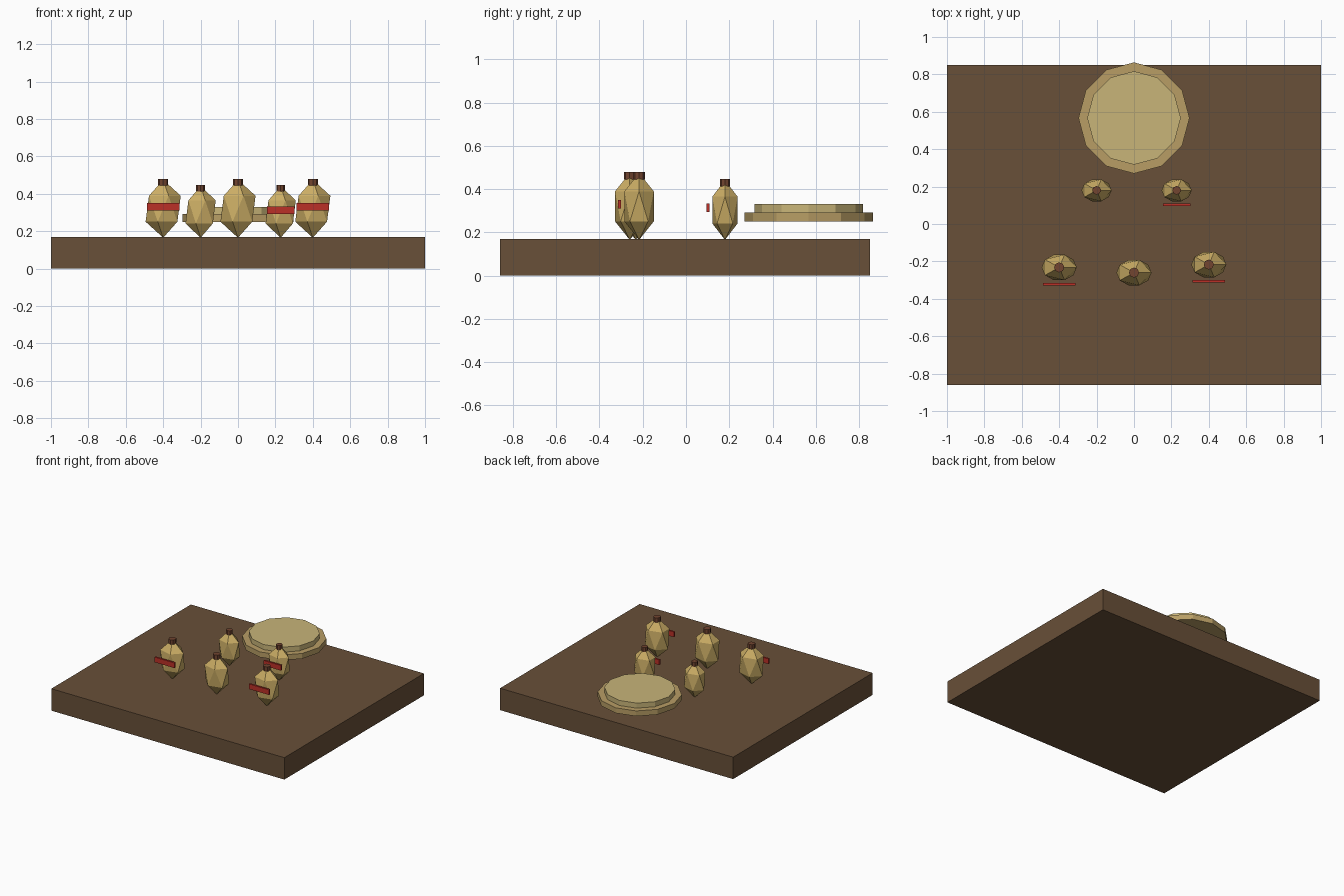
import bpy, math

if "Cube" in bpy.data.objects:
    bpy.data.objects.remove(bpy.data.objects["Cube"])


def material(name, rgb):
    m = bpy.data.materials.new(name)
    m.diffuse_color = (*rgb, 1)
    m.use_nodes = True
    m.node_tree.nodes["Principled BSDF"].inputs["Base Color"].default_value = m.diffuse_color
    return m


WOOD = material("dark_wood", (0.14, 0.08, 0.04))
GOLD = material("gold", (0.60, 0.42, 0.13))
PALE = material("pale_gold", (0.58, 0.46, 0.19))
TAN = material("tan", (0.48, 0.34, 0.13))
BROWN = material("cap_brown", (0.17, 0.06, 0.03))
RED = material("red", (0.50, 0.03, 0.02))


def finish(name, mat):
    ob = bpy.context.object
    ob.name = name
    ob.data.materials.append(mat)
    return ob


def box(name, center, size, mat):
    bpy.ops.mesh.primitive_cube_add(size=1, location=center)
    finish(name, mat).scale = size


def cylinder(name, x, y, z0, z1, radius, sides, mat):
    bpy.ops.mesh.primitive_cylinder_add(vertices=sides, radius=radius, depth=z1 - z0,
                                        location=(x, y, (z0 + z1) / 2))
    finish(name, mat)


def bottle(name, x, y, s, label):
    # Faceted body, cap and optional label strip floating in front
    rz = 0.155 * s if s == 1 else 0.138
    zc = 0.165 + rz
    bpy.ops.mesh.primitive_ico_sphere_add(subdivisions=1, radius=1, location=(x, y, zc))
    finish(name + "_body", GOLD).scale = (0.105 * s, 0.08 * s, rz)
    top = zc + rz
    cylinder(name + "_cap", x, y, top - 0.03, top + 0.005, 0.027 * s, 8, BROWN)
    if label:
        box(name + "_label", (x, y - 0.09 * s, zc + 0.01), (0.172 * s, 0.014, 0.04), RED)


# Base slab
box("base", (0, -0.005, 0.085), (2, 1.71, 0.17), WOOD)

# Stepped round disc
cylinder("disc_rim", 0, 0.567, 0.25, 0.291, 0.297, 12, TAN)
cylinder("disc_top", 0, 0.567, 0.291, 0.33, 0.25, 12, PALE)

# Bottles: name, x, y, scale, label
for spec in [("front_left_bottle", -0.40, -0.232, 1, True),
             ("front_middle_bottle", 0.0, -0.26, 1, False),
             ("front_right_bottle", 0.40, -0.217, 1, True),
             ("back_left_bottle", -0.20, 0.18, 0.86, False),
             ("back_right_bottle", 0.228, 0.18, 0.86, True)]:
    bottle(*spec)
